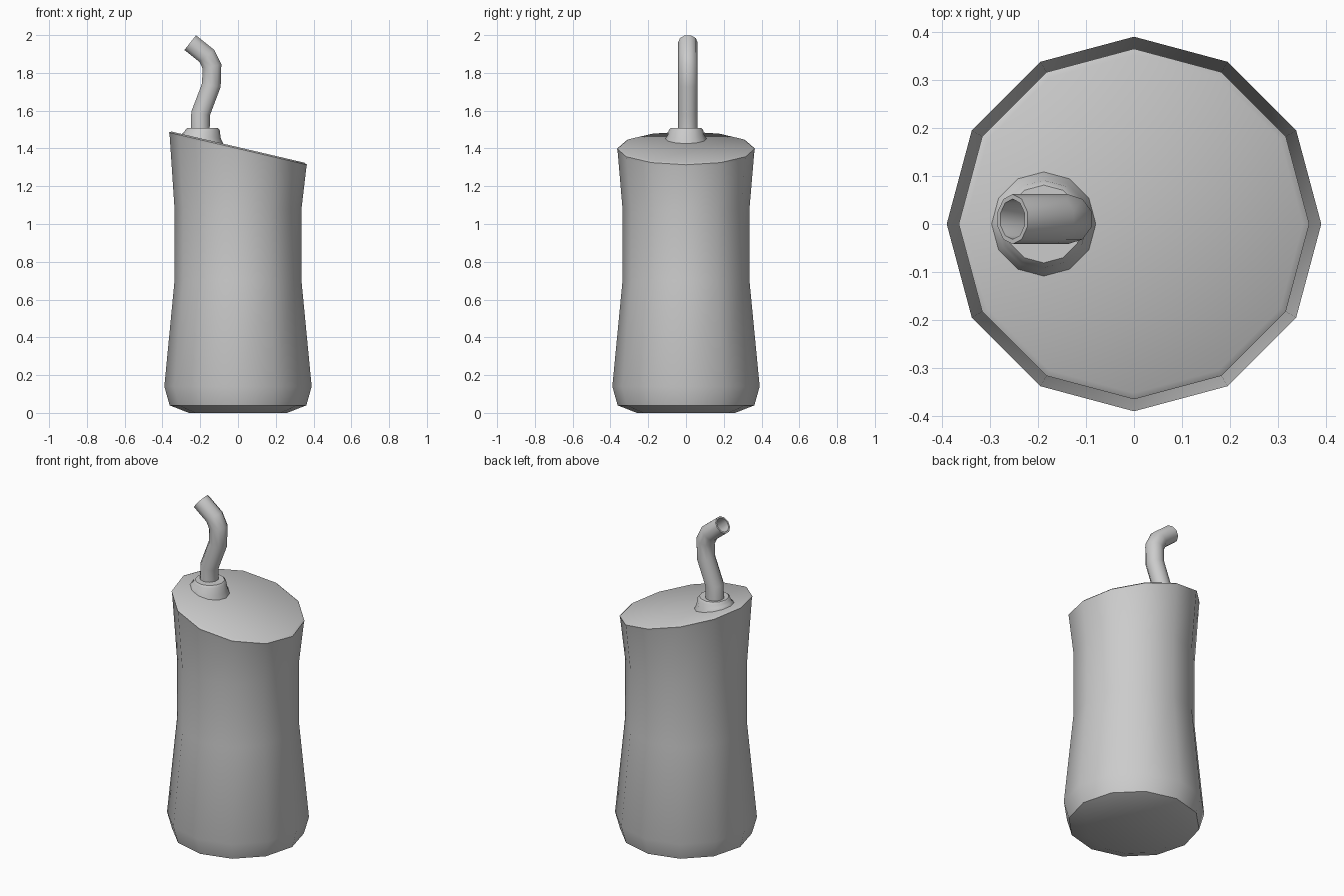
import bpy, bmesh, math
from mathutils import Vector

if "Cube" in bpy.data.objects:
    bpy.data.objects.remove(bpy.data.objects["Cube"])

CAP_Z, SLOPE = 1.407, -0.234          # slanted lid plane: z = CAP_Z + SLOPE * x


def circle(r, zfun, cx=0.0, n=12):
    """Ring of n points around (cx, 0) with height given by zfun(x)."""
    pts = []
    for i in range(n):
        a = 2 * math.pi * i / n
        x = cx + r * math.cos(a)
        pts.append(Vector((x, r * math.sin(a), zfun(x))))
    return pts


def loft(name, rings, caps=(True, True), close=False, angle=50):
    """Skin a list of rings into a smooth shaded object."""
    bm = bmesh.new()
    vr = [[bm.verts.new(p) for p in ring] for ring in rings]
    n = len(vr[0])
    pairs = list(zip(vr, vr[1:])) + ([(vr[-1], vr[0])] if close else [])
    for a, b in pairs:
        for i in range(n):
            j = (i + 1) % n
            bm.faces.new((a[i], a[j], b[j], b[i]))
    if caps[0]:
        bm.faces.new(vr[0][::-1])
    if caps[1]:
        bm.faces.new(vr[-1])
    bmesh.ops.recalc_face_normals(bm, faces=bm.faces)
    me = bpy.data.meshes.new(name)
    bm.to_mesh(me)
    bm.free()
    me.shade_smooth()
    me.set_sharp_from_angle(angle=math.radians(angle))
    ob = bpy.data.objects.new(name, me)
    bpy.context.collection.objects.link(ob)
    return ob


def flat(z):
    return lambda x: z


def slant(offset):
    return lambda x: CAP_Z + SLOPE * x + offset


# Cup body with waisted sides and slanted lid
body = [circle(r, flat(z)) for r, z in
        ((0.26, 0.0), (0.362, 0.04), (0.39, 0.14), (0.336, 0.70), (0.336, 1.08))]
body += [circle(0.362, slant(-0.022)), circle(0.365, slant(-0.008)), circle(0.352, slant(0.0))]
loft("cup_body", body)

# Collar on the lid, slanted at the base and level at the top
CX = -0.188
collar = [circle(0.110, slant(-0.01), CX),
          circle(0.108, slant(0.003), CX),
          circle(0.097, lambda x: 1.470 + SLOPE * 0.75 * (x - CX), CX),
          circle(0.091, flat(1.497), CX),
          circle(0.081, flat(1.509), CX)]
loft("straw_collar", collar, caps=(False, True))

# Bent hollow straw swept along a path in the xz plane
path = [Vector((x, 0.01, z)) for x, z in
        ((-0.200, 1.45), (-0.198, 1.585), (-0.141, 1.735), (-0.138, 1.835),
         (-0.165, 1.890), (-0.253, 1.960))]
Y = Vector((0, 1, 0))


def sweep(r, n=10):
    rings = []
    for i, c in enumerate(path):
        d0 = (c - path[max(i - 1, 0)]).normalized()
        d1 = (path[min(i + 1, len(path) - 1)] - c).normalized()
        t = (d0 + d1).normalized()
        mitre = 1 / t.dot(d1 if d1.length else d0)
        side = Y.cross(t) * mitre
        rings.append([c + r * (math.cos(2 * math.pi * k / n) * Y
                               + math.sin(2 * math.pi * k / n) * side) for k in range(n)])
    return rings


loft("straw", sweep(0.052) + sweep(0.042)[::-1], caps=(False, False), close=True)
